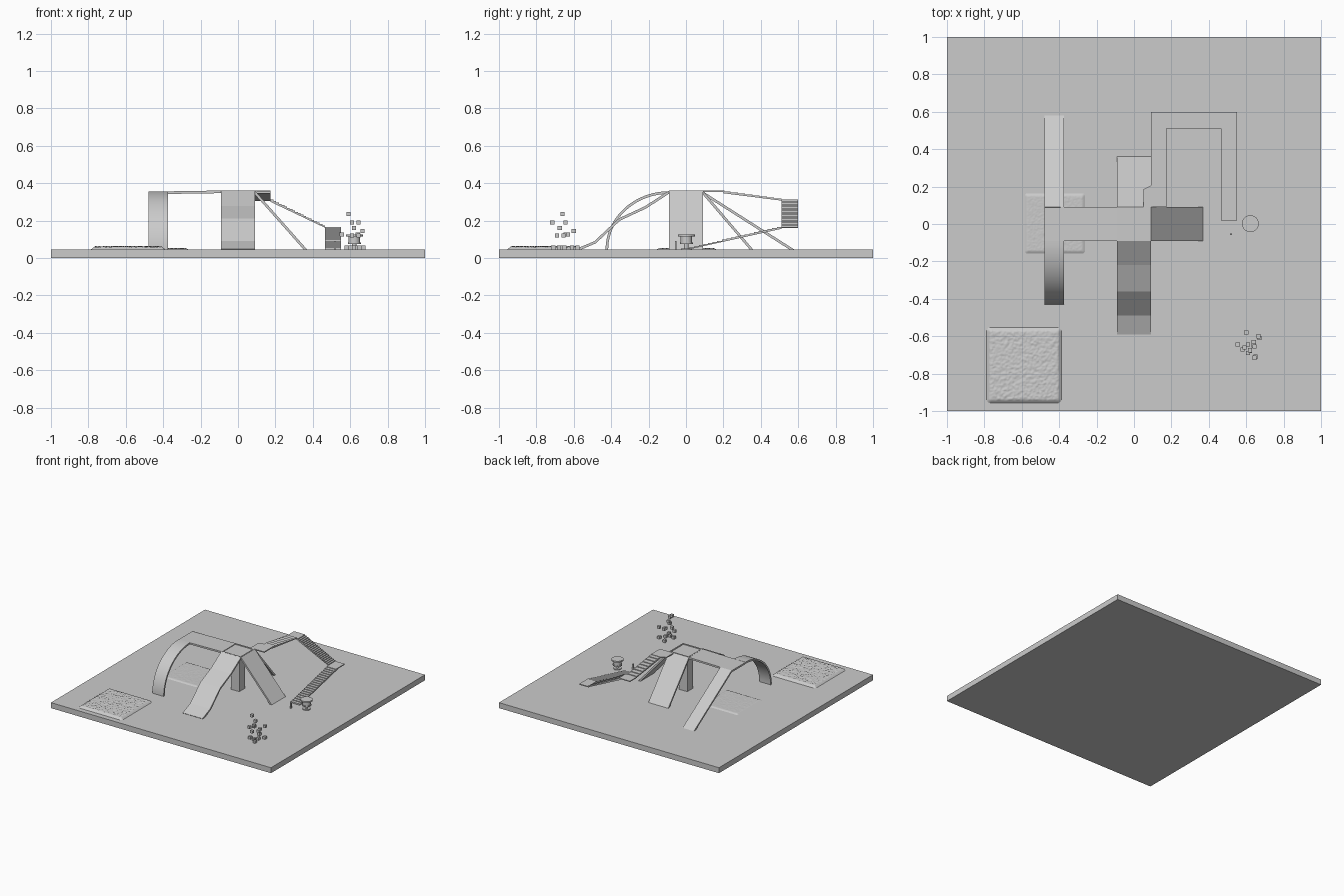
import bpy, bmesh, math, random
from mathutils import Vector

if "Cube" in bpy.data.objects:
    bpy.data.objects.remove(bpy.data.objects["Cube"])

random.seed(4)
G = 0.045  # ground level


def finish(name, bm):
    bmesh.ops.recalc_face_normals(bm, faces=bm.faces)
    me = bpy.data.meshes.new(name)
    bm.to_mesh(me)
    bm.free()
    ob = bpy.data.objects.new(name, me)
    bpy.context.collection.objects.link(ob)
    return ob


def box(name, x0, x1, y0, y1, z0, z1):
    bm = bmesh.new()
    bmesh.ops.create_cube(bm, size=1)
    for v in bm.verts:
        v.co = ((x0 + x1) / 2 + v.co.x * (x1 - x0), (y0 + y1) / 2 + v.co.y * (y1 - y0),
                (z0 + z1) / 2 + v.co.z * (z1 - z0))
    return finish(name, bm)


def extrude(name, outline, a, b, axis):
    """Extrude an outline of (run, z) points across the other level axis; axis 'z' takes (x, y)."""
    def place(p, w):
        return {'x': (p[0], w, p[1]), 'y': (w, p[0], p[1]), 'z': (p[0], p[1], w)}[axis]
    bm = bmesh.new()
    f = bm.faces.new([bm.verts.new(place(p, a)) for p in outline])
    r = bmesh.ops.extrude_face_region(bm, geom=[f])
    d = Vector(place((0, 0), b - a))
    bmesh.ops.translate(bm, vec=d, verts=[e for e in r['geom'] if isinstance(e, bmesh.types.BMVert)])
    return finish(name, bm)


def strip(name, top, a, b, axis, t=0.014):
    """Thin sheet hanging below a top-edge path."""
    low = []
    for i, p in enumerate(top):
        d = Vector(top[min(i + 1, len(top) - 1)]) - Vector(top[max(i - 1, 0)])
        n = Vector((-d.y, d.x)).normalized()
        if d.x < 0:
            n = -n
        low.append((p[0] - n.x * t, max(p[1] - n.y * t, 0.02)))
    return extrude(name, list(top) + low[::-1], a, b, axis)


def stairs(name, start, end, count, a, b, axis):
    (u0, z0), (u1, z1) = start, end
    du, dz = (u1 - u0) / count, (z1 - z0) / count
    pts = [(u0, z0)]
    for i in range(count):
        pts += [(u0 + (i + 1) * du, z0 + i * dz), (u0 + (i + 1) * du, z0 + (i + 1) * dz)]
    pts += [(u1, z1 - 0.005), (u0, z0 + dz - 0.005)]
    return extrude(name, pts, a, b, axis)


def cyl(name, x, y, r, z0, z1, n=32):
    bm = bmesh.new()
    bmesh.ops.create_cone(bm, cap_ends=True, segments=n, radius1=r, radius2=r, depth=z1 - z0)
    bmesh.ops.translate(bm, vec=(x, y, (z0 + z1) / 2), verts=bm.verts)
    return finish(name, bm)


def pit(name, x0, x1, y0, y1, h, rim, rough, n=64):
    """Low mound with a bevelled rim and a lumpy top."""
    bm = bmesh.new()
    bmesh.ops.create_grid(bm, x_segments=n, y_segments=n, size=1)
    cx, cy, sx, sy = (x0 + x1) / 2, (y0 + y1) / 2, (x1 - x0) / 2, (y1 - y0) / 2
    for v in bm.verts:
        qx, qy = max(abs(v.co.x) * sx - sx + rim, 0), max(abs(v.co.y) * sy - sy + rim, 0)
        edge = min(math.hypot(qx, qy) / rim, 1)
        z = G - 0.002 + (h + 0.002) * (1 - edge)
        if edge == 0:
            z += random.uniform(-rough, rough)
        v.co = (cx + v.co.x * sx, cy + v.co.y * sy, z)
    ob = finish(name, bm)
    for p in ob.data.polygons:
        p.use_smooth = True
    return ob


# ground slab
box("ground", -1, 1, -1, 1, 0, G)

# central tower: post, deck and raised deck rim
box("post", -0.038, 0.038, -0.038, 0.038, G, 0.345)
box("deck", -0.09, 0.09, -0.09, 0.09, 0.343, 0.357)
for i, s in enumerate((-1, 1)):
    box(f"deck_rim_x{i}", s * 0.085 - 0.005, s * 0.085 + 0.005, -0.09, 0.09, 0.35, 0.362)
    box(f"deck_rim_y{i}", -0.08, 0.08, s * 0.085 - 0.005, s * 0.085 + 0.005, 0.35, 0.362)

# slides leaving the tower
strip("front_slide", [(-0.09, 0.361), (-0.22, 0.277), (-0.36, 0.212), (-0.49, 0.09), (-0.59, G + 0.003)],
      -0.09, 0.09, 'y')
strip("back_ramp", [(0.09, 0.361), (0.36, G)], -0.09, 0.09, 'y')
strip("right_ramp", [(0.09, 0.361), (0.37, G)], -0.09, 0.09, 'x')

# bridge to the left, with an arched side and a straight ramp
strip("bridge", [(-0.478, 0.355), (-0.09, 0.361)], -0.09, 0.09, 'x')
arch = [(-0.09 - 0.34 * math.sin(t), G + 0.312 * math.cos(t))
        for t in [math.pi / 2 * i / 24 for i in range(25)]]
ob = strip("arch_slide", arch, -0.478, -0.375, 'y')
for p in ob.data.polygons:
    p.use_smooth = len(p.vertices) == 4 and p.area < 0.01 and abs(p.normal.x) < 0.5
bpy.context.view_layer.objects.active = ob
ob.select_set(True)
bpy.ops.object.shade_smooth_by_angle(angle=math.radians(30))
strip("left_ramp", [(0.09, 0.357), (0.58, G)], -0.478, -0.375, 'y')

# winding stairway
extrude("stair_entry", [(0.05, 0.09), (0.175, 0.09), (0.175, 0.205), (0.09, 0.205), (0.05, 0.185)],
        0.352, 0.36, 'z')
stairs("upper_stairs", (0.2, 0.357), (0.51, 0.312), 8, 0.09, 0.175, 'y')
box("upper_landing", 0.09, 0.175, 0.51, 0.6, 0.305, 0.312)
stairs("middle_stairs", (0.175, 0.312), (0.465, 0.167), 20, 0.51, 0.6, 'x')
box("lower_landing", 0.465, 0.55, 0.51, 0.6, 0.16, 0.167)
stairs("lower_stairs", (0.51, 0.167), (0.02, 0.052), 20, 0.465, 0.55, 'y')

# round spool table and small peg beside the stairs
for nm, r, z0, z1 in (("base", 0.03, G, 0.052), ("stem", 0.012, 0.05, 0.08), ("lower_disc", 0.035, 0.074, 0.084),
                      ("body", 0.031, 0.08, 0.118), ("top_disc", 0.045, 0.114, 0.125)):
    cyl("table_" + nm, 0.622, 0.002, r, z0, z1)
box("peg", 0.514, 0.524, -0.06, -0.05, G, 0.09)

# lumpy pits
pit("sand_pit", -0.79, -0.385, -0.96, -0.55, 0.015, 0.022, 0.0035)
pit("soft_mat", -0.588, -0.258, -0.162, 0.168, 0.007, 0.018, 0.001)

# scattered small cubes
cubes = [(.59, -.66, .235), (.61, -.645, .19), (.645, -.715, .19), (.62, -.675, .16), (.665, -.6, .145),
         (.555, -.645, .125), (.61, -.69, .12), (.645, -.655, .12), (.64, -.63, .125), (.60, -.58, .057),
         (.65, -.71, .057), (.62, -.68, .057), (.67, -.61, .057), (.64, -.65, .057), (.58, -.67, .057)]
for i, (x, y, z) in enumerate(cubes):
    h = 0.011
    box(f"cube_{i}", x - h, x + h, y - h, y + h, z - h, z + h)
